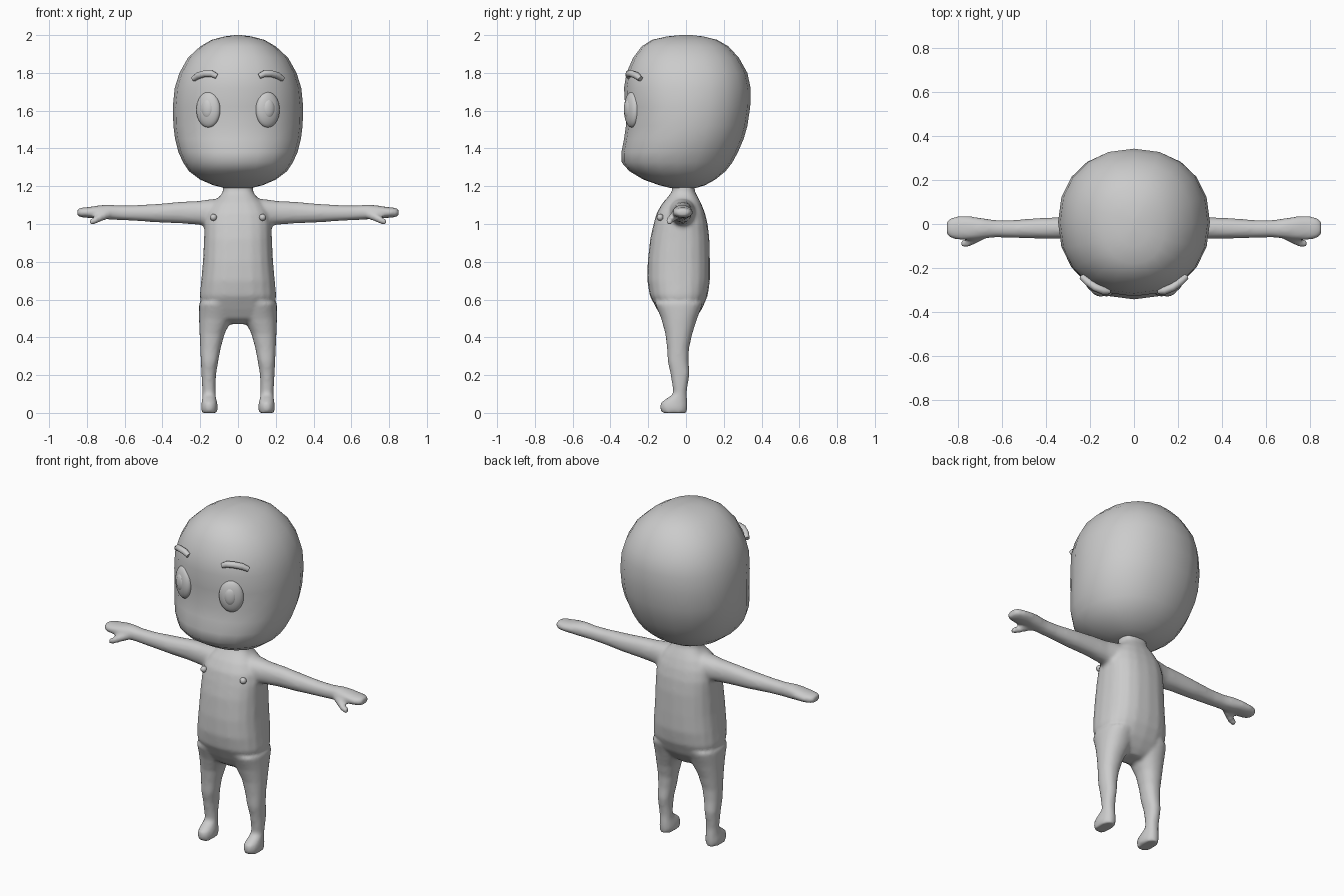
import bpy, bmesh, math
from mathutils import Vector

old = bpy.data.objects.get("Cube")
if old:
    bpy.data.objects.remove(old, do_unlink=True)

clay = bpy.data.materials.new("clay_grey")
clay.use_nodes = True
GREY = (0.6, 0.6, 0.6, 1)
clay.diffuse_color = GREY
clay.node_tree.nodes["Principled BSDF"].inputs["Base Color"].default_value = GREY


def power(c, e):
    return math.copysign(abs(c) ** e, c)


def loft(bm, rows, axis="z", mirror=False, sides=20, square=2.2):
    """Skin a capped tube through rows of (t, u_min, u_max, v_min, v_max)."""
    rings = []
    for t, u0, u1, v0, v1 in rows:
        ring = []
        for i in range(sides):
            a = math.tau * i / sides
            u = (u0 + u1) / 2 + (u1 - u0) / 2 * power(math.cos(a), 2 / square)
            v = (v0 + v1) / 2 + (v1 - v0) / 2 * power(math.sin(a), 2 / square)
            p = Vector((u, v, t)) if axis == "z" else Vector((t, u, v))
            if mirror:
                p.x = -p.x
            ring.append(bm.verts.new(p))
        rings.append(ring)
    faces = [bm.faces.new(rings[0]), bm.faces.new(rings[-1])]
    for a, b in zip(rings, rings[1:]):
        for i in range(sides):
            j = (i + 1) % sides
            faces.append(bm.faces.new((a[i], a[j], b[j], b[i])))
    bmesh.ops.recalc_face_normals(bm, faces=faces)


def finish(name, bm):
    mesh = bpy.data.meshes.new(name)
    bm.to_mesh(mesh)
    bm.free()
    mesh.materials.append(clay)
    mesh.shade_smooth()
    ob = bpy.data.objects.new(name, mesh)
    bpy.context.collection.objects.link(ob)
    return ob


def ellipsoid(name, loc, radii, turn=0, tilt=0):
    bm = bmesh.new()
    bmesh.ops.create_uvsphere(bm, u_segments=24, v_segments=14, radius=1)
    ob = finish(name, bm)
    ob.location, ob.scale = loc, radii
    ob.rotation_euler = (tilt, 0, turn)
    return ob


# Head: round skull with a flat face and a full chin
bm = bmesh.new()
skull = [  # z, half width, front, back
    (1.19, .07, -.08, .05), (1.205, .13, -.14, .10), (1.235, .20, -.225, .155),
    (1.28, .26, -.30, .21), (1.325, .29, -.34, .245), (1.38, .315, -.342, .275),
    (1.45, .333, -.328, .305), (1.52, .342, -.318, .325), (1.62, .345, -.322, .34),
    (1.72, .335, -.328, .342), (1.80, .31, -.315, .325), (1.88, .265, -.28, .28),
    (1.94, .20, -.235, .225), (1.975, .14, -.18, .165), (1.993, .07, -.10, .09),
    (2.0, .015, -.03, .03)]
loft(bm, [(z, -w, w, f, b) for z, w, f, b in skull])
finish("head", bm)

# Body: torso, legs, feet, arms, hands and thumbs fused into one skin
bm = bmesh.new()
torso = [
    (.47, .05, -.08, .02), (.50, .15, -.125, .05), (.55, .19, -.155, .085),
    (.62, .203, -.192, .115), (.70, .195, -.205, .127), (.80, .186, -.203, .127),
    (.92, .18, -.19, .124), (1.0, .178, -.172, .115), (1.06, .165, -.155, .10),
    (1.11, .135, -.125, .08), (1.145, .098, -.095, .062), (1.17, .08, -.075, .047),
    (1.22, .078, -.072, .045)]
loft(bm, [(z, -w, w, f, b) for z, w, f, b in torso], square=2.5)
leg = [
    (.07, .118, .188, -.075, .005), (.11, .118, .188, -.068, .004),
    (.15, .119, .191, -.073, .01), (.21, .115, .194, -.083, .02),
    (.27, .105, .197, -.097, .014), (.34, .092, .200, -.10, .016),
    (.42, .07, .204, -.11, .034), (.50, .03, .207, -.132, .06),
    (.58, .02, .207, -.165, .09)]
foot = [
    (0, .11, .193, -.13, .004), (.03, .107, .196, -.139, .008),
    (.055, .11, .193, -.133, .008), (.075, .115, .19, -.105, .007),
    (.10, .12, .187, -.067, .003)]
arm = [
    (.05, -.09, .06, 1.0, 1.135), (.14, -.09, .05, .985, 1.132),
    (.21, -.076, .036, .996, 1.122), (.30, -.068, .032, 1.003, 1.118),
    (.42, -.067, .028, 1.008, 1.107), (.55, -.063, .018, 1.017, 1.099),
    (.63, -.061, .018, 1.021, 1.098), (.69, -.067, .027, 1.024, 1.103),
    (.74, -.072, .035, 1.03, 1.098), (.79, -.073, .037, 1.032, 1.09),
    (.83, -.066, .03, 1.035, 1.087), (.851, -.05, .012, 1.044, 1.078)]
thumb = [
    (.68, -.07, -.02, 1.03, 1.075), (.72, -.091, -.045, 1.015, 1.06),
    (.755, -.106, -.064, 1.0, 1.04), (.786, -.106, -.072, .996, 1.024)]
for flip in (False, True):
    loft(bm, leg, mirror=flip)
    loft(bm, foot, mirror=flip)
    loft(bm, arm, "x", flip)
    loft(bm, thumb, "x", flip, sides=12)
body = finish("body", bm)
fuse = body.modifiers.new("fuse", "REMESH")
fuse.mode = "VOXEL"
fuse.voxel_size = .011
fuse.use_smooth_shade = True
soften = body.modifiers.new("soften", "SMOOTH")
soften.factor = .5
soften.iterations = 5

# Face details and chest studs, one set for each side
for side, s in (("left", 1), ("right", -1)):
    turn = s * .42
    ellipsoid(side + "_eye", (s * .157, -.287, 1.605), (.068, .034, .094), turn)
    ellipsoid(side + "_pupil", (s * .164, -.308, 1.61), (.033, .018, .05), turn)
    ellipsoid(side + "_chest_stud", (s * .13, -.137, 1.035), (.018, .018, .018))

    curve = bpy.data.curves.new(side + "_eyebrow", "CURVE")
    curve.dimensions = "3D"
    curve.bevel_depth = .018
    curve.bevel_resolution = 3
    curve.use_fill_caps = True
    path = [(.112, -.305, 1.782), (.14, -.302, 1.796), (.175, -.288, 1.796),
            (.21, -.262, 1.786), (.236, -.24, 1.768)]
    line = curve.splines.new("POLY")
    line.points.add(len(path) - 1)
    for k, (p, (x, y, z)) in enumerate(zip(line.points, path)):
        p.co = (s * x, y, z, 1)
        p.radius = .8 if k in (0, len(path) - 1) else 1
    line.use_smooth = True
    curve.materials.append(clay)
    brow = bpy.data.objects.new(side + "_eyebrow", curve)
    bpy.context.collection.objects.link(brow)
